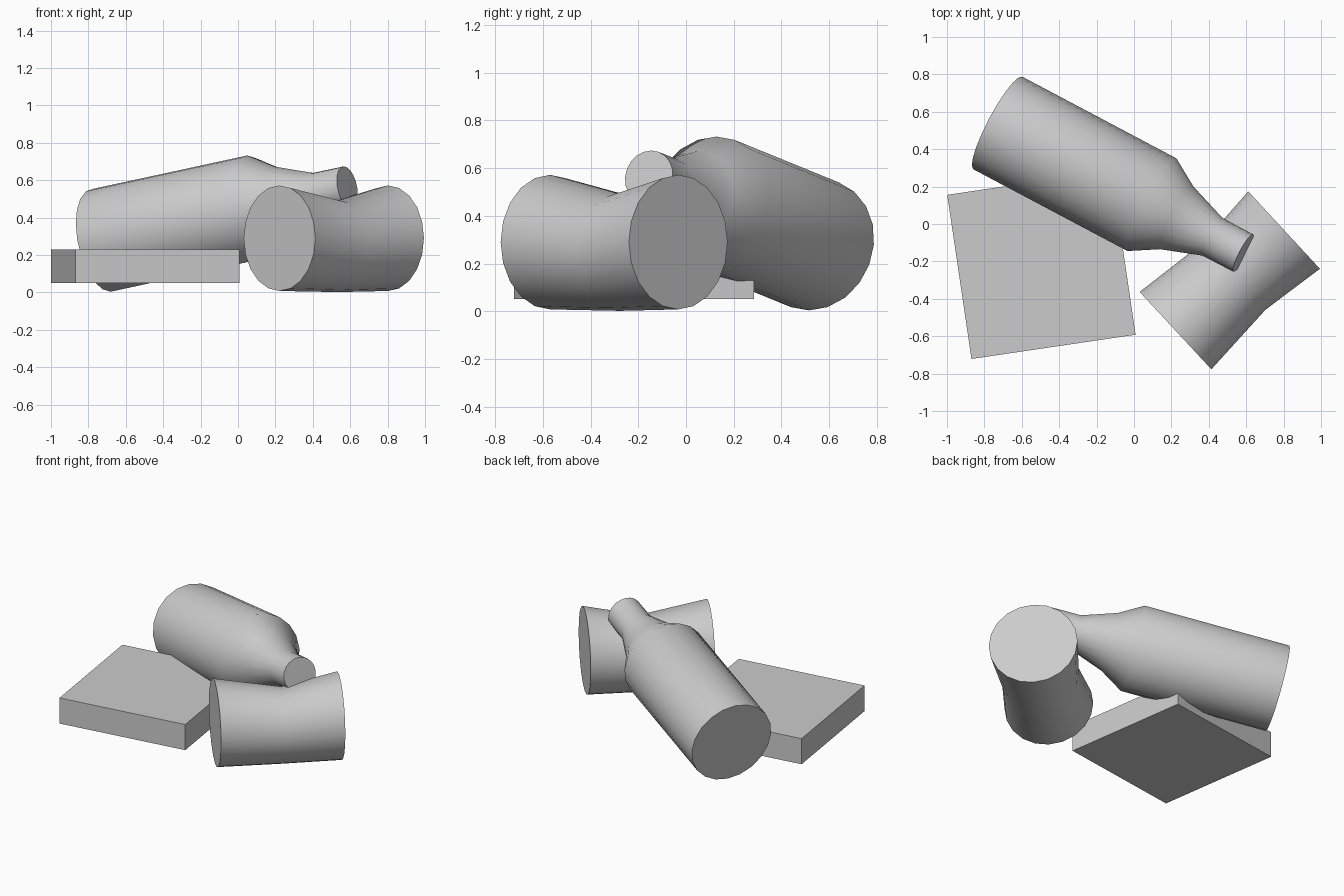
import bpy, bmesh
from math import sin, cos, tau, radians
from mathutils import Vector

if "Cube" in bpy.data.objects:
    bpy.data.objects.remove(bpy.data.objects["Cube"])

SIDES = 20


def lofted(name, start, end, rings):
    """Capped round body; rings are (distance along axis, radius, vertical shift)."""
    start, end = Vector(start), Vector(end)
    axis = (end - start).normalized()
    side = axis.cross(Vector((0, 0, 1))).normalized()
    up = side.cross(axis)
    bm = bmesh.new()
    loops = []
    for dist, radius, shift in rings:
        centre = start + axis * dist + Vector((0, 0, shift))
        loops.append([bm.verts.new(centre + radius * (side * cos(tau * i / SIDES) + up * sin(tau * i / SIDES)))
                      for i in range(SIDES)])
    for a, b in zip(loops, loops[1:]):
        for i in range(SIDES):
            j = (i + 1) % SIDES
            bm.faces.new((a[i], a[j], b[j], b[i]))
    bm.faces.new(loops[0])
    bm.faces.new(loops[-1])
    bmesh.ops.recalc_face_normals(bm, faces=bm.faces[:])
    mesh = bpy.data.meshes.new(name)
    bm.to_mesh(mesh)
    bm.free()
    obj = bpy.data.objects.new(name, mesh)
    bpy.context.collection.objects.link(obj)
    bpy.ops.object.select_all(action='DESELECT')
    obj.select_set(True)
    bpy.context.view_layer.objects.active = obj
    bpy.ops.object.shade_smooth_by_angle(angle=radians(40))
    return obj


# Flat square block
bpy.ops.mesh.primitive_cube_add(size=1, location=(-0.495, -0.218, 0.14), rotation=(0, 0, radians(8.4)))
block = bpy.context.object
block.name = "block"
block.scale = (0.887, 0.887, 0.178)

# Bottle lying on its side, neck raised onto the can
lofted("bottle", (-0.728, 0.54, 0.279), (0.585, -0.156, 0.563),
       [(0, 0.28, 0), (0.95, 0.28, 0), (1.102, 0.19, 0), (1.322, 0.114, 0), (1.512, 0.113, 0)])

# Dented can: the narrow middle ring sags below the axis
lofted("dented_can", (0.222, -0.57, 0.29), (0.803, -0.032, 0.29),
       [(0, 0.282, 0), (0.43, 0.245, -0.043), (0.791, 0.282, 0)])
